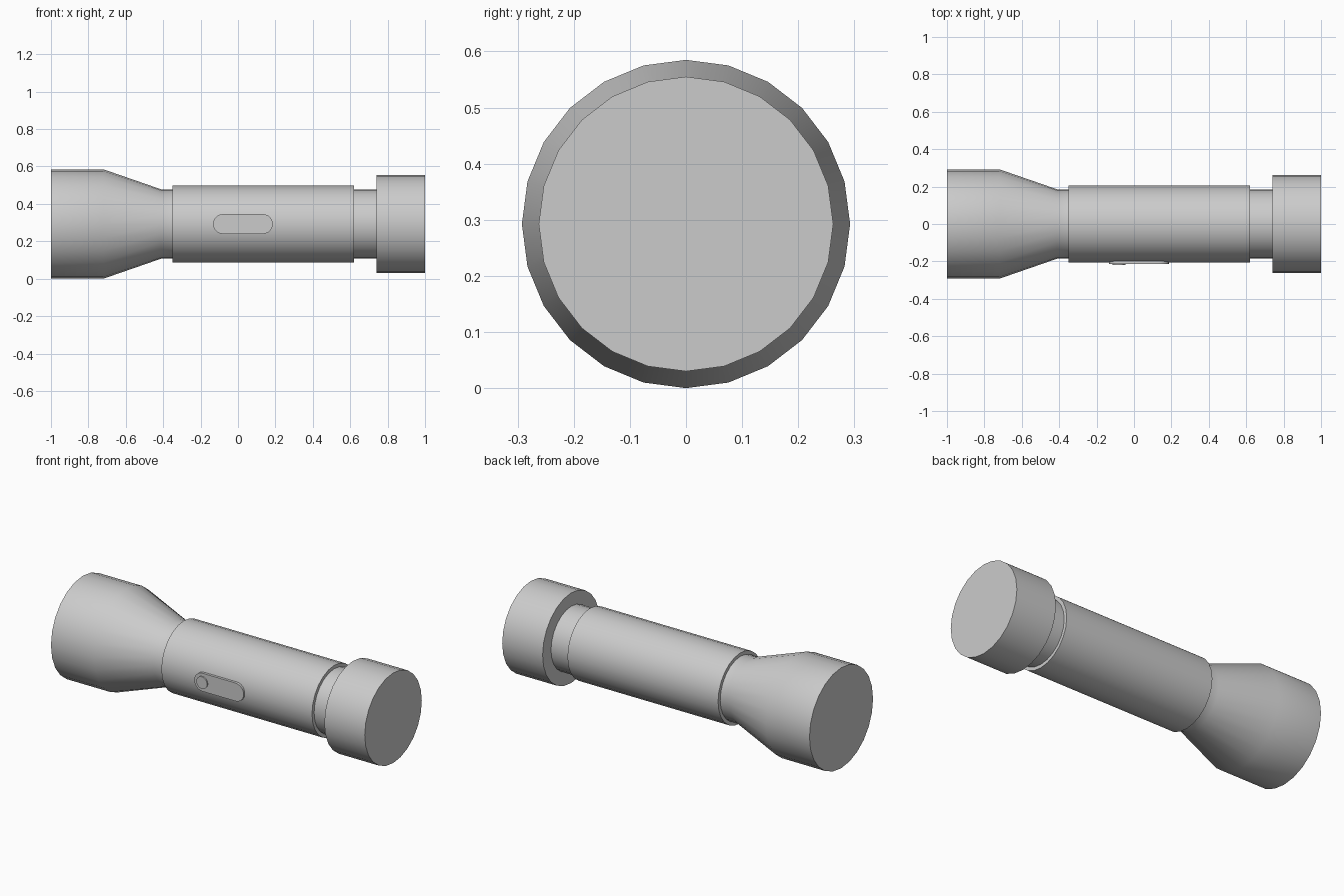
import bpy
import bmesh
from math import cos, sin, pi, radians

cube = bpy.data.objects.get("Cube")
if cube:
    bpy.data.objects.remove(cube, do_unlink=True)

SIDES = 24
AXIS_Z = 0.2925

grey = bpy.data.materials.new("plain grey")
grey.use_nodes = True
grey.diffuse_color = (0.6, 0.6, 0.6, 1)
grey.node_tree.nodes["Principled BSDF"].inputs["Base Color"].default_value = (0.6, 0.6, 0.6, 1)


def finish(name, bm):
    """Turn a bmesh into a smooth-shaded object on the torch axis."""
    bmesh.ops.recalc_face_normals(bm, faces=bm.faces)
    mesh = bpy.data.meshes.new(name)
    bm.to_mesh(mesh)
    bm.free()
    mesh.materials.append(grey)
    obj = bpy.data.objects.new(name, mesh)
    obj.location.z = AXIS_Z
    bpy.context.collection.objects.link(obj)
    bpy.ops.object.select_all(action="DESELECT")
    obj.select_set(True)
    bpy.context.view_layer.objects.active = obj
    bpy.ops.object.shade_smooth_by_angle(angle=radians(30))
    return obj


def lathe(name, profile):
    """Closed solid turned around the x axis from (x, radius) points."""
    bm = bmesh.new()
    rings = [[bm.verts.new((x, r * sin(2 * pi * i / SIDES), r * cos(2 * pi * i / SIDES)))
              for i in range(SIDES)] for x, r in profile]
    for a, b in zip(rings, rings[1:]):
        for i in range(SIDES):
            j = (i + 1) % SIDES
            bm.faces.new((a[i], a[j], b[j], b[i]))
    bm.faces.new(rings[0])
    bm.faces.new(rings[-1])
    return finish(name, bm)


def slab(name, x_left, x_right, radius, y_back, y_front):
    """Round-ended plate facing the front; equal ends give a disc."""
    bm = bmesh.new()
    steps = 12
    outline = [(x_right + radius * sin(pi * i / steps), radius * cos(pi * i / steps))
               for i in range(steps + 1)]
    outline += [(x_left - radius * sin(pi * i / steps), -radius * cos(pi * i / steps))
                for i in range(steps + 1)]
    face = bm.faces.new([bm.verts.new((x, y_back, z)) for x, z in outline])
    grown = bmesh.ops.extrude_face_region(bm, geom=[face], use_keep_orig=True)["geom"]
    for v in grown:
        if isinstance(v, bmesh.types.BMVert):
            v.co.y = y_front
    bmesh.ops.remove_doubles(bm, verts=bm.verts, dist=0.0001)
    return finish(name, bm)


# Flared lamp head with its neck
lathe("lamp_head", [(-1, 0.2925), (-0.72, 0.2925), (-0.41, 0.185), (-0.34, 0.185)])

# Grip, and the narrower collar behind it
lathe("grip", [(-0.35, 0.205), (0.62, 0.205)])
lathe("rear_collar", [(0.61, 0.185), (0.75, 0.185)])

# Tail cap
lathe("tail_cap", [(0.74, 0.2625), (1, 0.2625)])

# Switch plate with a round button
slab("switch_plate", -0.08, 0.133, 0.053, -0.19, -0.213)
slab("switch_button", -0.08, -0.08, 0.035, -0.2, -0.22)
